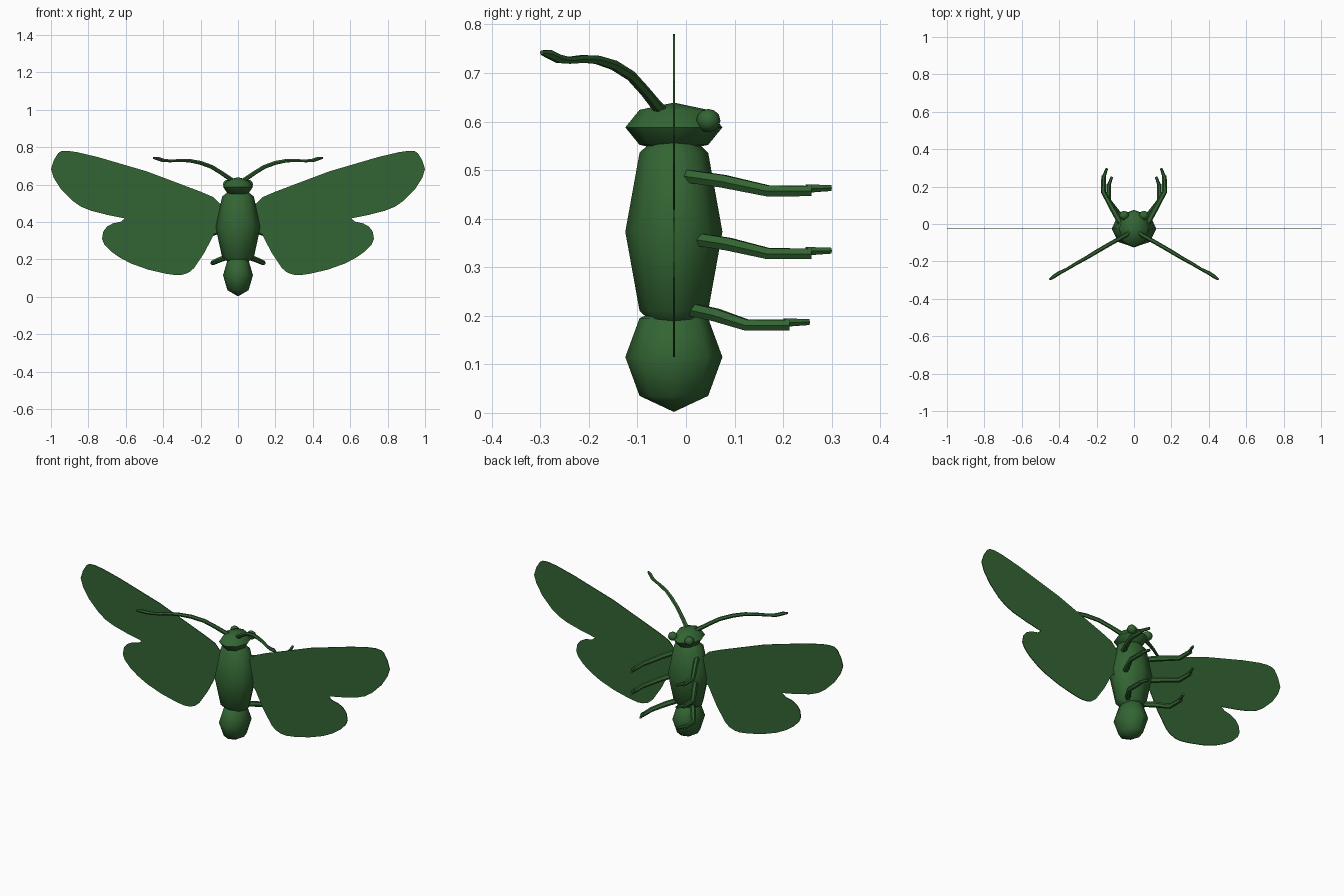
import bpy, bmesh
from mathutils import Vector

if "Cube" in bpy.data.objects:
    bpy.data.objects.remove(bpy.data.objects["Cube"])

green = bpy.data.materials.new("moth_green")
green.diffuse_color = (0.033, 0.13, 0.033, 1)
green.use_nodes = True
green.node_tree.nodes["Principled BSDF"].inputs["Base Color"].default_value = green.diffuse_color
CY = -0.025  # y of the body axis


def blob(name, loc, size, seg=8, rings=4):
    bpy.ops.mesh.primitive_uv_sphere_add(segments=seg, ring_count=rings, radius=1, location=loc)
    ob = bpy.context.object
    ob.name = name
    ob.scale = size
    bpy.ops.object.transform_apply(location=False, rotation=False, scale=True)
    bpy.ops.object.shade_smooth_by_angle(angle=1.05)
    ob.data.materials.append(green)
    return ob


def tube(name, pts, radii, side):
    cu = bpy.data.curves.new(name, 'CURVE')
    cu.dimensions = '3D'
    cu.bevel_depth = 1
    cu.bevel_resolution = 1
    cu.use_fill_caps = True
    sp = cu.splines.new('POLY')
    sp.points.add(len(pts) - 1)
    for p, (x, y, z), r in zip(sp.points, pts, radii):
        p.co = (x * side, y, z, 1)
        p.radius = r
    cu.materials.append(green)
    ob = bpy.data.objects.new(name, cu)
    bpy.context.collection.objects.link(ob)
    bpy.ops.object.select_all(action='DESELECT')
    ob.select_set(True)
    bpy.context.view_layer.objects.active = ob
    bpy.ops.object.convert(target='MESH')
    bpy.ops.object.shade_smooth_by_angle(angle=0.9)


# fore and hind wing share one flat outline (x, z)
WING = [(.03, .47), (.10, .50), (.13, .532), (.20, .562), (.49, .671), (.75, .747), (.86, .773),
        (.91, .78), (.945, .778), (.962, .767), (.985, .73), (1, .682), (.985, .635),
        (.945, .573), (.885, .513), (.84, .482), (.786, .46), (.70, .438), (.605, .419),
        (.625, .402), (.67, .392), (.70, .375), (.72, .35), (.727, .31), (.715, .28),
        (.68, .243), (.63, .208), (.57, .177), (.48, .145), (.385, .123), (.33, .115),
        (.295, .118), (.262, .13), (.235, .153), (.18, .235), (.128, .335), (.03, .38)]


def wing(name, side):
    bm = bmesh.new()
    face = bm.faces.new([bm.verts.new((x * side, CY - .002, z)) for x, z in WING])
    ext = bmesh.ops.extrude_face_region(bm, geom=[face])
    moved = [v for v in ext["geom"] if isinstance(v, bmesh.types.BMVert)]
    bmesh.ops.translate(bm, verts=moved, vec=Vector((0, .004, 0)))
    bmesh.ops.recalc_face_normals(bm, faces=bm.faces)
    bmesh.ops.triangulate(bm, faces=[f for f in bm.faces if len(f.verts) > 4])
    me = bpy.data.meshes.new(name)
    bm.to_mesh(me)
    bm.free()
    me.materials.append(green)
    bpy.context.collection.objects.link(bpy.data.objects.new(name, me))


# body
blob("abdomen", (0, CY, .115), (.08, .1, .113))
blob("thorax", (0, CY, .373), (.12, .1, .23))
blob("head", (0, CY, .588), (.08, .1, .051))

ANTENNA = [(.025, -.045, .618), (.045, -.06, .632), (.09, -.085, .663), (.14, -.113, .694),
           (.20, -.148, .716), (.256, -.182, .727), (.31, -.212, .729), (.36, -.242, .726),
           (.40, -.262, .729), (.43, -.282, .739), (.452, -.297, .742)]
ANT_R = [.012, .012, .011, .011, .011, .010, .009, .008, .010, .010, .005]
LEG_R = [.015, .015, .013, .012, .012, .006, .006]

for side, tag in ((1, "right"), (-1, "left")):
    wing(tag + "_wing", side)
    blob(tag + "_eye", (.053 * side, .046, .602), (.027, .025, .024), 8, 6)
    tube(tag + "_antenna", ANTENNA, ANT_R, side)
    # legs: thigh, shin and a thin foot turned inward
    for part, root, knee in (("front", (.07, .0, .488), (.163, .17, .457)),
                             ("middle", (.075, .02, .358), (.163, .17, .328)),
                             ("hind", (.05, .01, .213), (.136, .125, .181))):
        a, k = Vector(root), Vector(knee)
        shin = k + Vector((0, .088, 0))
        tube(f"{tag}_{part}_leg", [a, a.lerp(k, .45) + Vector((0, 0, .003)), k, shin],
             LEG_R[:4], side)
        tube(f"{tag}_{part}_foot", [shin + Vector((0, -.01, .005)), shin + Vector((-.018, .04, .006))],
             [.010, .007], side)
